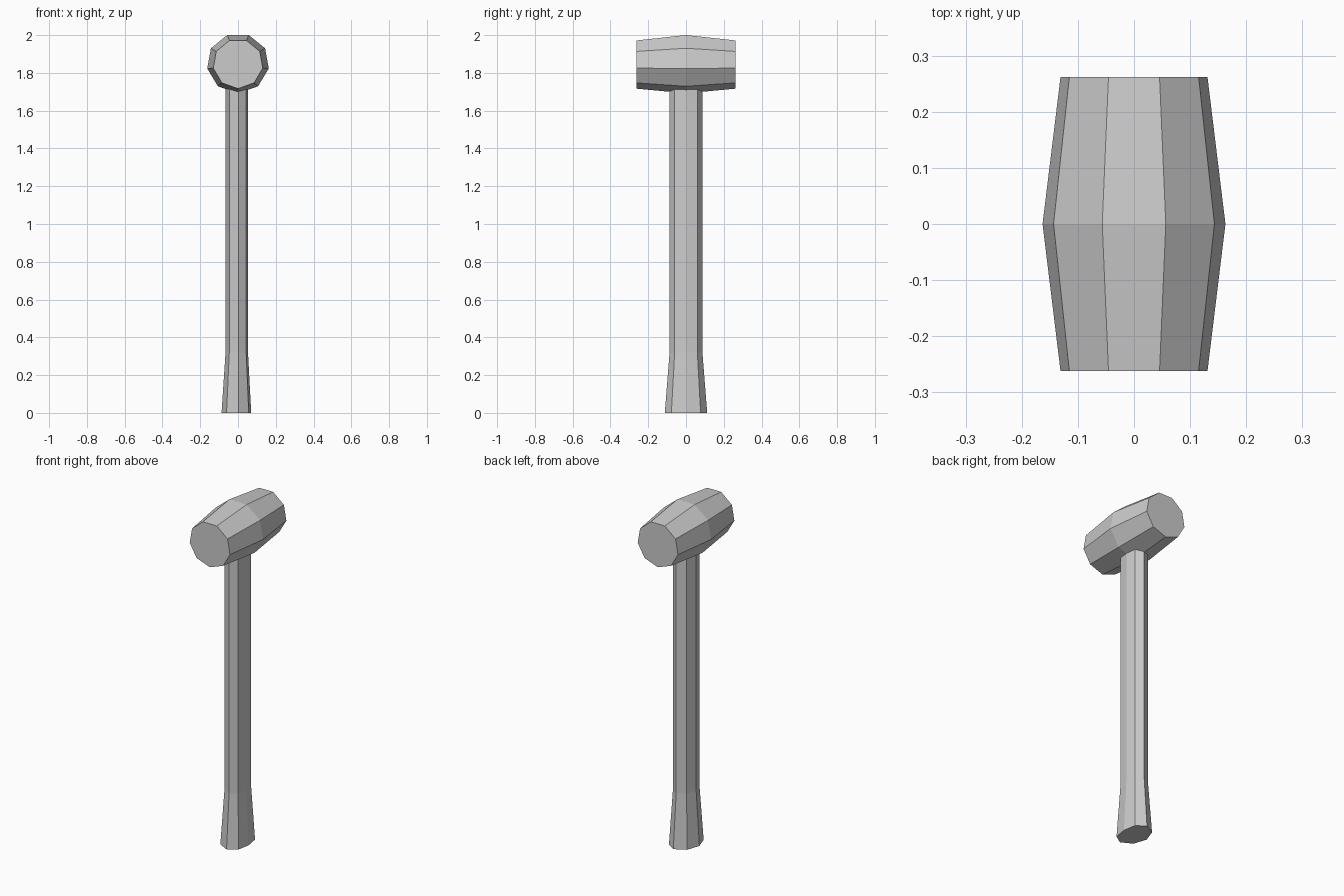
import bpy
import bmesh
from math import sin, cos, radians

if "Cube" in bpy.data.objects:
    bpy.data.objects.remove(bpy.data.objects["Cube"])


def loft(name, rings):
    """Skin matching rings of points and cap both ends."""
    bm = bmesh.new()
    loops = [[bm.verts.new(p) for p in ring] for ring in rings]
    n = len(loops[0])
    for a, b in zip(loops, loops[1:]):
        for i in range(n):
            j = (i + 1) % n
            bm.faces.new((a[i], a[j], b[j], b[i]))
    bm.faces.new(loops[0][::-1])
    bm.faces.new(loops[-1])
    bmesh.ops.recalc_face_normals(bm, faces=bm.faces)
    mesh = bpy.data.meshes.new(name)
    bm.to_mesh(mesh)
    bm.free()
    obj = bpy.data.objects.new(name, mesh)
    bpy.context.collection.objects.link(obj)
    return obj


# Hammer head: nine-sided barrel along y, flat side up
def head_ring(y, rx, rz, zc):
    angles = [radians(20 + 40 * i) for i in range(9)]
    return [(rx * sin(a), y, zc + rz * cos(a)) for a in angles]


loft("hammer_head", [
    head_ring(-0.262, 0.133, 0.1315, 1.848),
    head_ring(0.0, 0.1655, 0.159, 1.851),
    head_ring(0.262, 0.133, 0.1315, 1.848),
])

# Handle: eight-sided oval, a little flatter on +x, flaring at the grip end
half = [(0.053, 0.0), (0.043, 0.06), (0.003, 0.087), (-0.046, 0.06), (-0.066, 0.0)]
section = half + [(x, -y) for x, y in half[-2:0:-1]]


def handle_ring(z, sx, sy):
    return [(x * sx, y * sy, z) for x, y in section]


loft("handle", [
    handle_ring(0.0, 1.32, 1.29),
    handle_ring(0.32, 1.0, 1.0),
    handle_ring(1.76, 1.0, 1.0),
])
